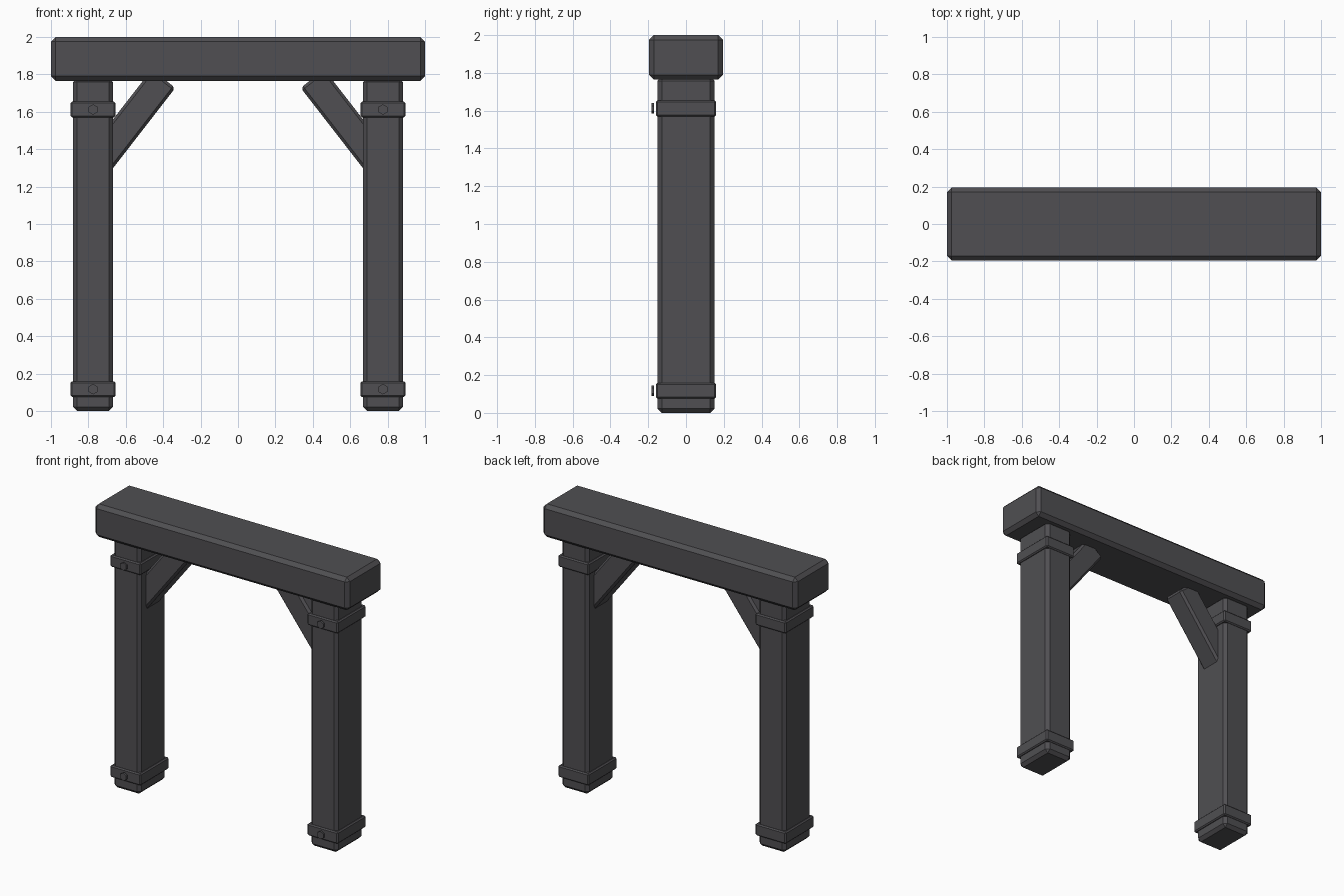
import bpy, bmesh, math
from mathutils import Matrix, Vector

if "Cube" in bpy.data.objects:
    bpy.data.objects.remove(bpy.data.objects["Cube"])

mat = bpy.data.materials.new("dark grey")
mat.diffuse_color = (0.08, 0.078, 0.085, 1)
mat.use_nodes = True
mat.node_tree.nodes["Principled BSDF"].inputs["Base Color"].default_value = mat.diffuse_color


def finish(name, bm):
    mesh = bpy.data.meshes.new(name)
    bm.to_mesh(mesh)
    bm.free()
    mesh.materials.append(mat)
    ob = bpy.data.objects.new(name, mesh)
    bpy.context.collection.objects.link(ob)
    return ob


def block(name, centre, size, chamfer, angle=0.0):
    """Chamfered box, turned about the y axis."""
    bm = bmesh.new()
    bmesh.ops.create_cube(bm, size=1)
    bmesh.ops.scale(bm, vec=size, verts=bm.verts)
    bmesh.ops.bevel(bm, geom=bm.edges[:], offset=chamfer, offset_type='OFFSET',
                    segments=1, profile=0.5, affect='EDGES')
    bm.transform(Matrix.Translation(centre) @ Matrix.Rotation(angle, 4, 'Y'))
    return finish(name, bm)


def bolt(name, x, z):
    """Thin hexagonal bolt head facing the front."""
    bm = bmesh.new()
    bmesh.ops.create_cone(bm, cap_ends=True, segments=6,
                          radius1=0.028, radius2=0.028, depth=0.013)
    bm.transform(Matrix.Translation((x, -0.177, z)) @ Matrix.Rotation(math.pi / 2, 4, 'X'))
    return finish(name, bm)


# Top beam
block("top_beam", (0, 0, 1.8825), (2.0, 0.39, 0.235), 0.025)

# Brace: under edge runs from inside the post up to the beam
tilt = math.radians(52.2)
along = Vector((math.cos(tilt), 0, math.sin(tilt)))
across = Vector((-math.sin(tilt), 0, math.cos(tilt)))
length, width = 0.63, 0.16
mid = Vector((-0.335, 0, 1.728)) - along * length / 2 + across * width / 2

for side, s in (("left", -1), ("right", 1)):
    x = 0.775 * s
    # Post
    block(side + "_post", (x, 0, 0.89), (0.214, 0.30, 1.78), 0.022)
    # Bands with bolts
    for level, z in (("lower", 0.117), ("upper", 1.612)):
        block(f"{side}_{level}_band", (x, 0, z), (0.24, 0.32, 0.084), 0.008)
        bolt(f"{side}_{level}_bolt", x, z)
    # Diagonal brace
    block(side + "_brace", (-s * mid.x, 0, mid.z), (length, 0.16, width), 0.015, s * tilt)
